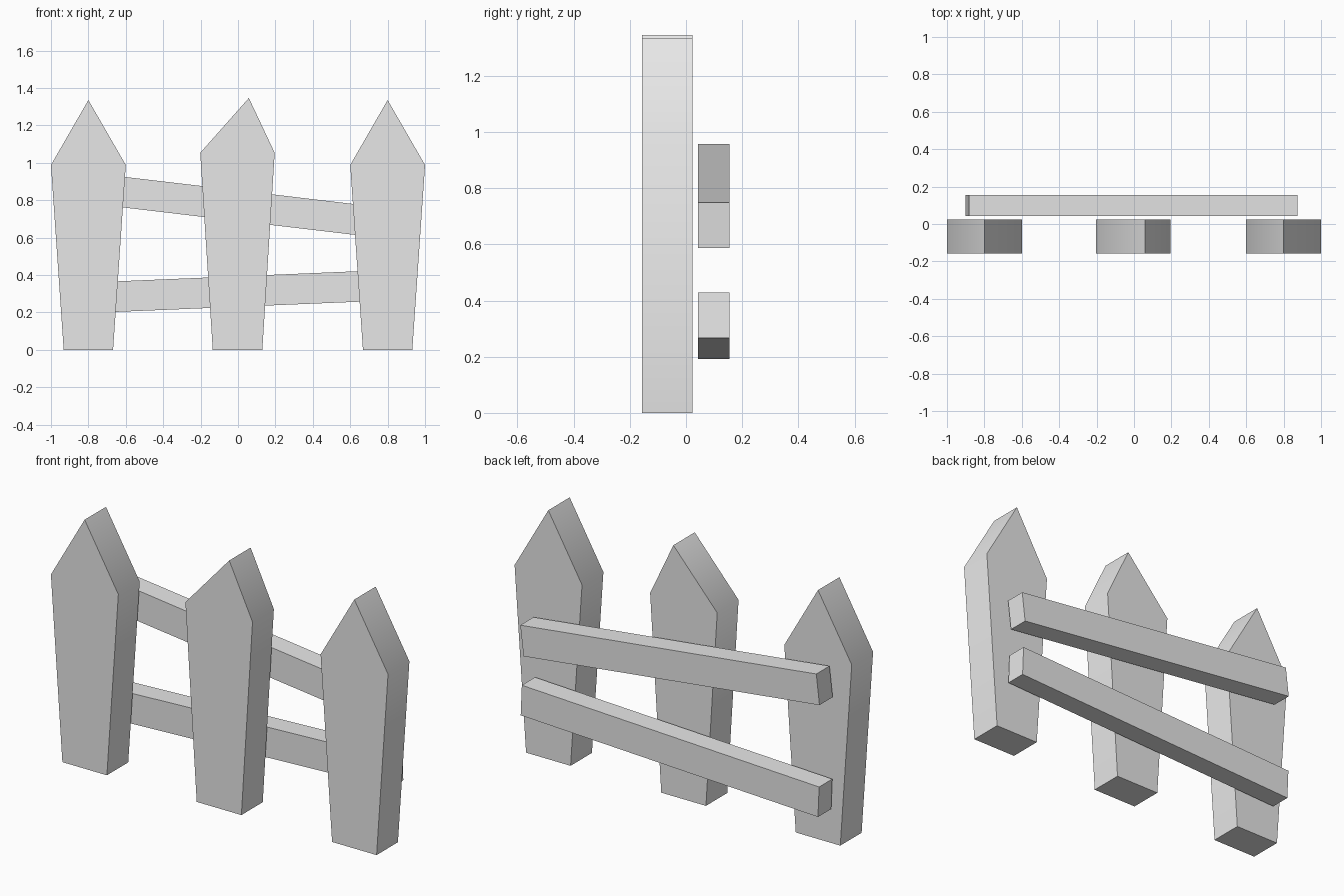
import bpy
import bmesh
from math import radians
from mathutils import Matrix

cube = bpy.data.objects.get("Cube")
if cube:
    bpy.data.objects.remove(cube, do_unlink=True)

# One plain grey for the whole fence
grey = bpy.data.materials.new("plain_grey")
grey.use_nodes = True
grey.diffuse_color = (0.8, 0.8, 0.8, 1)
grey.node_tree.nodes["Principled BSDF"].inputs["Base Color"].default_value = (0.8, 0.8, 0.8, 1)


def add_object(name, bm):
    bmesh.ops.recalc_face_normals(bm, faces=bm.faces)
    mesh = bpy.data.meshes.new(name)
    bm.to_mesh(mesh)
    bm.free()
    mesh.materials.append(grey)
    obj = bpy.data.objects.new(name, mesh)
    bpy.context.collection.objects.link(obj)
    return obj


def picket(name, outline, front=-0.157, back=0.024):
    """Extrude a front outline through the picket's depth, softening the shoulders."""
    bm = bmesh.new()
    face = bm.faces.new([bm.verts.new((x, front, z)) for x, z in outline])
    extruded = bmesh.ops.extrude_face_region(bm, geom=[face], use_keep_orig=True)
    verts = [v for v in extruded["geom"] if isinstance(v, bmesh.types.BMVert)]
    bmesh.ops.translate(bm, verts=verts, vec=(0, back - front, 0))
    obj = add_object(name, bm)
    obj.data.shade_smooth()
    obj.data.set_sharp_from_angle(angle=radians(60))


def rail(name, height, tilt, length):
    """A straight beam, tilted in the plane of the fence."""
    bm = bmesh.new()
    bmesh.ops.create_cube(bm, size=1, matrix=Matrix.Diagonal((length, 0.112, 0.163, 1)))
    obj = add_object(name, bm)
    obj.location = (-0.013, 0.099, height)
    obj.rotation_euler.y = radians(tilt)


# Outer pickets: symmetric tapered boards with a pointed top
for name, cx in (("right_picket", -0.8), ("left_picket", 0.8)):
    picket(name, [(cx - 0.132, 0), (cx + 0.132, 0), (cx + 0.2, 0.988),
                  (cx, 1.335), (cx - 0.2, 0.988)])

# Middle picket: taller, with an off-centre point
picket("middle_picket", [(-0.135, 0), (0.13, 0), (0.196, 1.053),
                         (0.058, 1.346), (-0.202, 1.053)])

# Crooked rails behind the pickets
rail("upper_rail", 0.772, 6.75, 1.768)
rail("lower_rail", 0.311, -2.4, 1.765)
